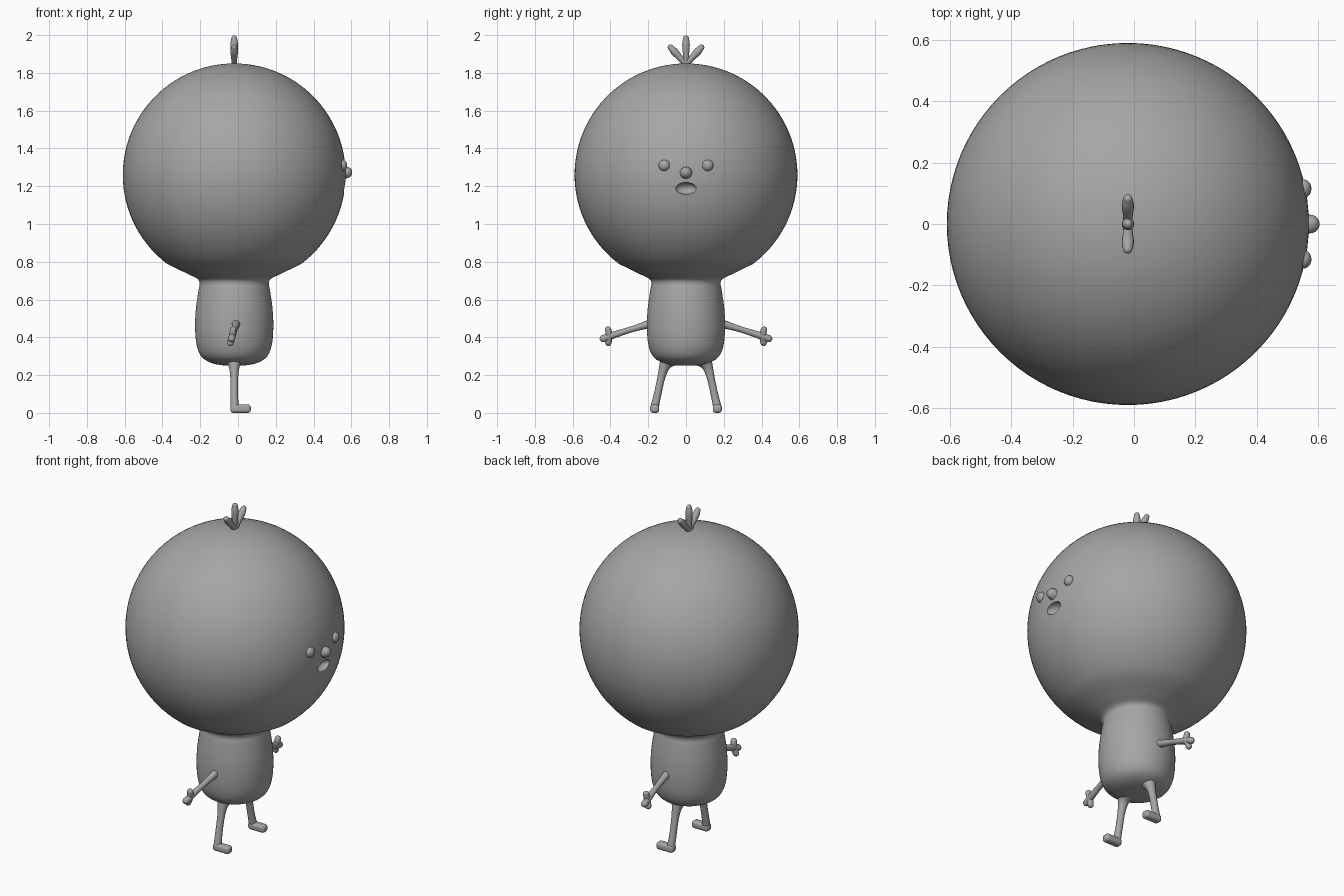
import bpy, bmesh, math
from mathutils import Vector

if "Cube" in bpy.data.objects:
    bpy.data.objects.remove(bpy.data.objects["Cube"])

grey = bpy.data.materials.new("clay_grey")
grey.use_nodes = True
colour = (0.38, 0.38, 0.38, 1)
grey.diffuse_color = colour
grey.node_tree.nodes["Principled BSDF"].inputs["Base Color"].default_value = colour

AXIS_X = -0.02
HEAD_Z, HEAD_R = 1.26, 0.59


def finish(obj, angle=50):
    obj.data.materials.clear()
    obj.data.materials.append(grey)
    bpy.ops.object.select_all(action='DESELECT')
    obj.select_set(True)
    bpy.context.view_layer.objects.active = obj
    bpy.ops.object.shade_smooth_by_angle(angle=math.radians(angle))
    return obj


def add_mesh(name, bm):
    mesh = bpy.data.meshes.new(name)
    bm.to_mesh(mesh)
    bm.free()
    obj = bpy.data.objects.new(name, mesh)
    bpy.context.collection.objects.link(obj)
    return obj


def smooth_path(points, steps=5):
    """Catmull-Rom curve through points of any dimension."""
    pts = [Vector(p) for p in points]
    pts = [pts[0] * 2 - pts[1]] + pts + [pts[-1] * 2 - pts[-2]]
    out = []
    for a, b, c, d in zip(pts, pts[1:], pts[2:], pts[3:]):
        for i in range(steps):
            t = i / steps
            out.append(0.5 * (2 * b + (c - a) * t + (2 * a - 5 * b + 4 * c - d) * t**2
                              + (3 * b - a - 3 * c + d) * t**3))
    return out + [pts[-2]]


def limb(name, points):
    """Round tapered tube through (x, y, z, radius) points with a domed tip."""
    path = smooth_path(points)
    tip, r = path[-1].xyz, path[-1].w
    along = (tip - path[-2].xyz).normalized()
    for i in range(1, 7):
        a = i * math.pi / 12
        end = tip + along * r * math.sin(a)
        path.append(Vector((*end, max(r * math.cos(a), 0.0002))))
    curve = bpy.data.curves.new(name, 'CURVE')
    curve.dimensions = '3D'
    curve.bevel_depth = 1
    curve.bevel_resolution = 6
    curve.use_fill_caps = True
    spline = curve.splines.new('POLY')
    spline.points.add(len(path) - 1)
    for point, p in zip(spline.points, path):
        point.co = (*p.xyz, 1)
        point.radius = p.w
    source = bpy.data.objects.new(name + "_path", curve)
    bpy.context.collection.objects.link(source)
    graph = bpy.context.evaluated_depsgraph_get()
    mesh = bpy.data.meshes.new_from_object(source.evaluated_get(graph))
    bpy.data.objects.remove(source)
    obj = bpy.data.objects.new(name, mesh)
    bpy.context.collection.objects.link(obj)
    return finish(obj, 70)


def ball(name, centre, size):
    bm = bmesh.new()
    bmesh.ops.create_uvsphere(bm, u_segments=32, v_segments=20, radius=1)
    bmesh.ops.scale(bm, vec=size, verts=bm.verts)
    bmesh.ops.translate(bm, vec=centre, verts=bm.verts)
    return finish(add_mesh(name, bm))


# Head and body: one turned profile with a soft neck
profile = smooth_path([(0, 0.25), (0.07, 0.253), (0.13, 0.268), (0.175, 0.30), (0.199, 0.36),
                       (0.207, 0.45), (0.203, 0.55), (0.189, 0.65), (0.183, 0.685),
                       (0.195, 0.71), (0.245, 0.735), (0.30, 0.762)], 4)
for i in range(41):
    a = math.radians(-53 + 143 * i / 40)
    profile.append(Vector((HEAD_R * math.cos(a), HEAD_Z + HEAD_R * math.sin(a))))
bm = bmesh.new()
ring = [bm.verts.new((AXIS_X + p.x, 0, p.y)) for p in profile]
edges = [bm.edges.new(pair) for pair in zip(ring, ring[1:])]
bmesh.ops.spin(bm, geom=ring + edges, cent=(AXIS_X, 0, 0), axis=(0, 0, 1),
               angle=math.tau, steps=96)
bmesh.ops.remove_doubles(bm, verts=bm.verts, dist=0.0005)
bmesh.ops.recalc_face_normals(bm, faces=bm.faces)
body = add_mesh("head_and_body", bm)

# Open mouth, hollowed out of the head
cutter = ball("mouth_cutter", (0.567, 0, 1.188), (0.04, 0.055, 0.032))
cutter.hide_render = True
cut = body.modifiers.new("mouth", 'BOOLEAN')
cut.operation = 'DIFFERENCE'
cut.solver = 'EXACT'
cut.object = cutter
bpy.context.view_layer.objects.active = body
bpy.ops.object.modifier_apply(modifier=cut.name)
bpy.data.objects.remove(cutter)
finish(body, 40)

# Nose
limb("nose", [(0.55, 0, 1.272, 0.042), (0.567, 0, 1.272, 0.033), (0.575, 0, 1.273, 0.03)])

# Paired parts
for side, s in (("left", 1), ("right", -1)):
    # The face looks along +x
    ball(side + "_eye", (0.553, s * 0.115, 1.31), (0.025, 0.03, 0.03))

    limb(side + "_arm", [(-0.01, s * 0.17, 0.478, 0.03), (-0.012, s * 0.21, 0.466, 0.021),
                         (-0.02, s * 0.30, 0.439, 0.016), (-0.03, s * 0.40, 0.407, 0.019)])
    palm = (-0.03, s * 0.405, 0.405, 0.018)
    limb(side + "_middle_finger", [palm, (-0.034, s * 0.438, 0.393, 0.019)])
    limb(side + "_upper_finger", [palm, (-0.026, s * 0.412, 0.44, 0.017)])
    limb(side + "_lower_finger", [palm, (-0.04, s * 0.411, 0.371, 0.017)])

    limb(side + "_leg", [(-0.02, s * 0.09, 0.285, 0.05), (-0.02, s * 0.112, 0.25, 0.03),
                         (-0.02, s * 0.13, 0.19, 0.021), (-0.02, s * 0.15, 0.10, 0.02),
                         (-0.018, s * 0.165, 0.035, 0.022)])

    # Foot: rounded block pointing forward
    bm = bmesh.new()
    bmesh.ops.create_cube(bm, size=1)
    bmesh.ops.scale(bm, vec=(0.108, 0.048, 0.044), verts=bm.verts)
    bmesh.ops.translate(bm, vec=(0.014, s * 0.166, 0.022), verts=bm.verts)
    foot = add_mesh(side + "_foot", bm)
    rounding = foot.modifiers.new("rounding", 'BEVEL')
    rounding.width = 0.016
    rounding.segments = 5
    finish(foot, 60)

# Three tufts of hair fanned across the crown
for name, y, z in (("left", 0.082, 1.935), ("middle", 0, 1.983), ("right", -0.082, 1.935)):
    root = Vector((AXIS_X, 0, 1.845))
    tip = Vector((AXIS_X, y, z))
    limb(name + "_hair_tuft", [(*root, 0.014), (*root.lerp(tip, 0.35), 0.016),
                               (*root.lerp(tip, 0.75), 0.02), (*tip, 0.015)])
